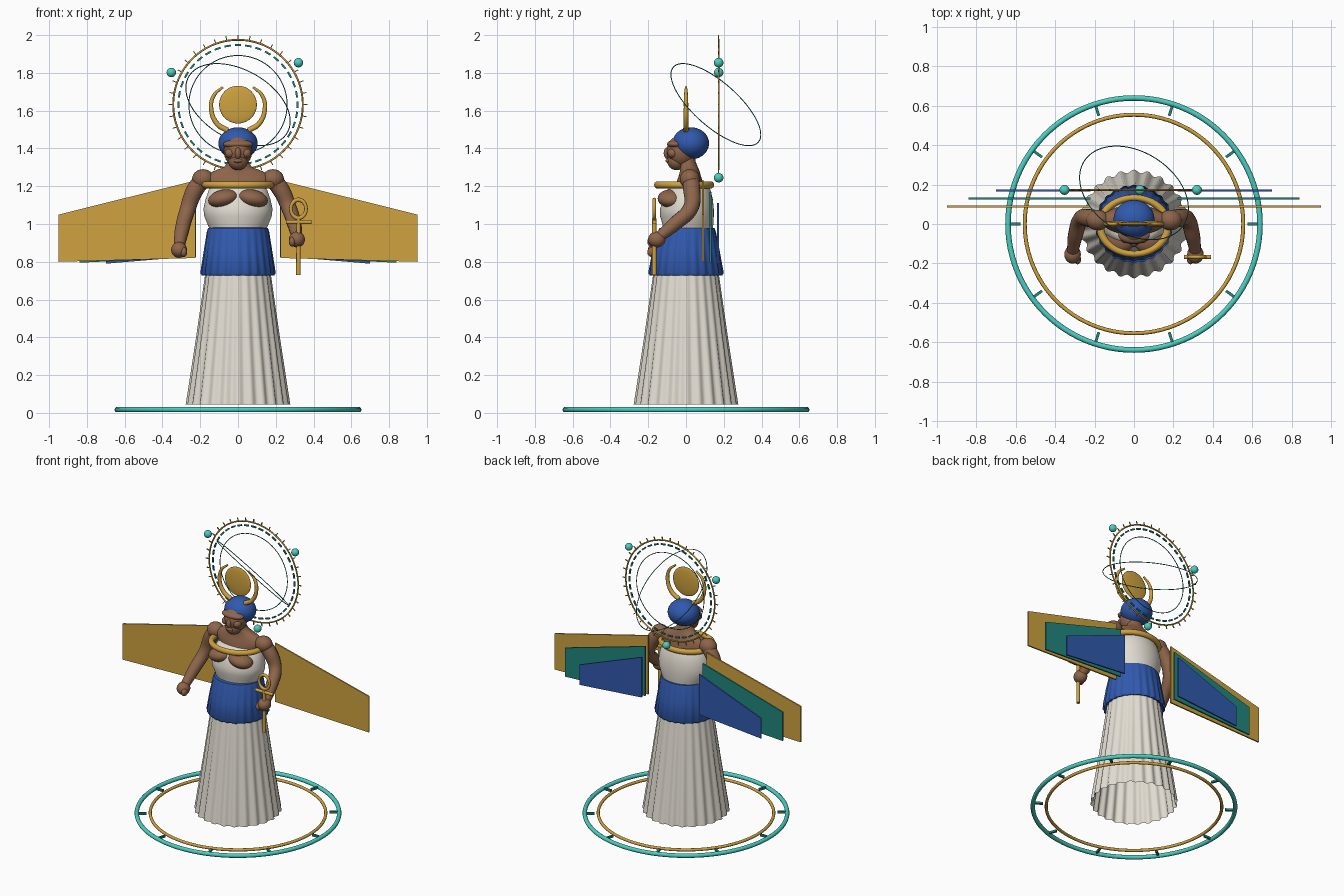
import bpy, bmesh, math
from mathutils import Vector

cube = bpy.data.objects.get("Cube")
if cube:
    bpy.data.objects.remove(cube, do_unlink=True)


def material(name, rgb):
    m = bpy.data.materials.new(name)
    m.use_nodes = True
    m.diffuse_color = (*rgb, 1)
    m.node_tree.nodes["Principled BSDF"].inputs["Base Color"].default_value = (*rgb, 1)
    return m


GOLD = material("gold", (0.62, 0.36, 0.05))
LINEN = material("linen white", (0.76, 0.72, 0.64))
BLUE = material("royal blue", (0.03, 0.10, 0.42))
SKIN = material("brown skin", (0.27, 0.13, 0.07))
TEAL = material("bright teal", (0.07, 0.62, 0.53))
DEEP = material("deep teal", (0.015, 0.24, 0.21))


def finish(ob, name, mat, smooth=True):
    ob.name = name
    ob.data.materials.clear()
    ob.data.materials.append(mat)
    bpy.ops.object.select_all(action='DESELECT')
    ob.select_set(True)
    bpy.context.view_layer.objects.active = ob
    if smooth:
        bpy.ops.object.shade_smooth_by_angle(angle=math.radians(50))
    return ob


def from_bmesh(bm, name, mat, smooth=True):
    bmesh.ops.recalc_face_normals(bm, faces=bm.faces[:])
    me = bpy.data.meshes.new(name)
    bm.to_mesh(me)
    bm.free()
    ob = bpy.data.objects.new(name, me)
    bpy.context.collection.objects.link(ob)
    return finish(ob, name, mat, smooth)


def ball(name, mat, loc, size, rot=(0, 0, 0)):
    bpy.ops.mesh.primitive_uv_sphere_add(segments=32, ring_count=20, location=loc, rotation=rot)
    ob = bpy.context.object
    ob.scale = size
    return finish(ob, name, mat)


def ring(name, mat, loc, radius, tube, rot=(0, 0, 0), scale=(1, 1, 1)):
    bpy.ops.mesh.primitive_torus_add(major_segments=96, minor_segments=10, major_radius=radius,
                                     minor_radius=tube, location=loc, rotation=rot)
    ob = bpy.context.object
    ob.scale = scale
    return finish(ob, name, mat)


def tube(name, mat, points, radii):
    cu = bpy.data.curves.new(name, 'CURVE')
    cu.dimensions = '3D'
    cu.bevel_depth = 1
    cu.bevel_resolution = 5
    cu.use_fill_caps = True
    sp = cu.splines.new('BEZIER')
    sp.bezier_points.add(len(points) - 1)
    for bp, p, r in zip(sp.bezier_points, points, radii):
        bp.co, bp.radius = p, r
        bp.handle_left_type = bp.handle_right_type = 'AUTO'
    ob = bpy.data.objects.new(name, cu)
    bpy.context.collection.objects.link(ob)
    bpy.ops.object.select_all(action='DESELECT')
    ob.select_set(True)
    bpy.context.view_layer.objects.active = ob
    bpy.ops.object.convert(target='MESH')
    return finish(bpy.context.object, name, mat)


def loft(name, mat, levels, pleats=0, seg=144, cap=False):
    """Levels are (z, x radius, y radius, y centre, pleat depth)."""
    bm = bmesh.new()
    rows = []
    for z, rx, ry, cy, depth in levels:
        row = []
        for i in range(seg):
            a = math.tau * i / seg
            k = depth * math.cos(pleats * a)
            row.append(bm.verts.new(((rx + k) * math.cos(a), cy + (ry + k) * math.sin(a), z)))
        rows.append(row)
    for lo, hi in zip(rows, rows[1:]):
        for i in range(seg):
            j = (i + 1) % seg
            bm.faces.new((lo[i], lo[j], hi[j], hi[i]))
    if cap:
        bm.faces.new(rows[-1])
    return from_bmesh(bm, name, mat)


def radial_bars(name, mat, count, centre, r, length, tangent, width, upright):
    """Small bars spread around a circle, lying flat or standing in the x-z plane."""
    bm = bmesh.new()
    for i in range(count):
        a = math.tau * i / count
        for v in bmesh.ops.create_cube(bm, size=1)['verts']:
            p, q, h = v.co.x * length + r, v.co.y * tangent, v.co.z * width
            u, w = p * math.cos(a) - q * math.sin(a), p * math.sin(a) + q * math.cos(a)
            v.co = Vector(centre) + (Vector((u, h, w)) if upright else Vector((u, w, h)))
    return from_bmesh(bm, name, mat, False)


# Ground rings and spokes
ring("outer_base_ring", TEAL, (0, 0, 0.017), 0.64, 0.014)
ring("inner_base_ring", GOLD, (0, 0, 0.018), 0.555, 0.01)
radial_bars("base_spokes", DEEP, 10, (0, 0, 0.018), 0.61, 0.065, 0.014, 0.014, False)

# Pleated gown, overskirt and bodice
loft("pleated_skirt", LINEN, [(0.045, 0.268, 0.268, 0, 0.009), (0.12, 0.257, 0.257, 0, 0.008),
                              (0.4, 0.216, 0.216, 0, 0.006), (0.74, 0.17, 0.17, 0, 0.003),
                              (0.96, 0.14, 0.14, 0, 0)], 24)
loft("overskirt", BLUE, [(0.735, 0.17, 0.17, 0, 0.002), (0.727, 0.188, 0.188, 0, 0.003),
                         (0.74, 0.196, 0.196, 0, 0.004), (0.86, 0.178, 0.175, 0, 0.003),
                         (0.96, 0.164, 0.152, 0.005, 0.001), (0.978, 0.158, 0.146, 0.005, 0),
                         (0.982, 0.14, 0.13, 0.005, 0)], 24, cap=True)
loft("bodice", LINEN, [(0.96, 0.145, 0.13, 0.01, 0), (1.0, 0.162, 0.135, 0.01, 0),
                       (1.04, 0.178, 0.142, 0.005, 0), (1.08, 0.183, 0.142, 0.005, 0),
                       (1.13, 0.172, 0.132, 0.01, 0), (1.18, 0.155, 0.115, 0.015, 0),
                       (1.2, 0.135, 0.1, 0.02, 0)], seg=64, cap=True)

# Upper torso, neck and chest
loft("shoulders", SKIN, [(1.15, 0.13, 0.08, 0.02, 0), (1.21, 0.165, 0.075, 0.02, 0),
                         (1.25, 0.185, 0.06, 0.02, 0), (1.28, 0.13, 0.052, 0.02, 0),
                         (1.3, 0.075, 0.048, 0.015, 0), (1.33, 0.053, 0.046, 0.005, 0),
                         (1.38, 0.05, 0.045, 0, 0)], seg=48, cap=True)
for s, side in ((1, "left"), (-1, "right")):
    ball(side + "_chest", SKIN, (s * 0.077, -0.078, 1.135), (0.082, 0.072, 0.047), (0, s * 0.2, 0))
ring("broad_collar", GOLD, (0, -0.01, 1.207), 0.172, 0.02, scale=(1, 0.83, 0.95))

# Head with face and cap
ball("face", SKIN, (0, -0.025, 1.385), (0.075, 0.078, 0.085))
ball("jaw", SKIN, (0, -0.05, 1.335), (0.052, 0.05, 0.05))
ball("brow", SKIN, (0, -0.055, 1.422), (0.08, 0.045, 0.025))
ball("nose", SKIN, (0, -0.1, 1.375), (0.016, 0.018, 0.03))
ball("lips", SKIN, (0, -0.093, 1.335), (0.025, 0.015, 0.012))
for s, side in ((1, "left"), (-1, "right")):
    ball(side + "_cheek", SKIN, (s * 0.042, -0.07, 1.375), (0.028, 0.028, 0.026))
ball("cap", BLUE, (0, 0.025, 1.427), (0.104, 0.097, 0.085))

# Sun disc and horns
ball("sun_disc", GOLD, (0, 0, 1.632), (0.1, 0.012, 0.1))
for s, side in ((1, "left"), (-1, "right")):
    tube(side + "_horn", GOLD,
         [(s * x, 0, z) for x, z in ((0.055, 1.495), (0.11, 1.53), (0.142, 1.61),
                                     (0.128, 1.68), (0.08, 1.725))],
         (0.015, 0.014, 0.012, 0.01, 0.006))

# Arms and hands
for s, side, drop in ((1, "left", 0), (-1, "right", 0.055)):
    hand = Vector((s * 0.312, -0.155, 0.918 - drop))
    ball(side + "_shoulder", SKIN, (s * 0.185, 0.02, 1.238), (0.058, 0.052, 0.052))
    tube(side + "_arm", SKIN,
         [(s * 0.17, 0.02, 1.25), (s * 0.225, 0.03, 1.185), (s * 0.27, 0.025, 1.085 - drop / 3),
          (s * 0.298, -0.06, 1.0 - drop * 0.7), hand + Vector((0, 0.015, 0.015))],
         (0.045, 0.046, 0.041, 0.038, 0.029))
    ball(side + "_hand", SKIN, hand, (0.042, 0.046, 0.042))
    ball(side + "_thumb", SKIN, hand + Vector((-s * 0.025, -0.025, -0.012)), (0.018, 0.025, 0.026))

# Looped staff held in the left hand
tube("staff_shaft", GOLD, [(0.32, -0.168, 0.73), (0.32, -0.168, 1.03)], (0.012, 0.011))
tube("staff_crossbar", GOLD, [(0.255, -0.168, 1.01), (0.39, -0.168, 1.01)], (0.011, 0.011))
ring("staff_loop", GOLD, (0.32, -0.168, 1.08), 0.042, 0.01, (math.pi / 2, 0, 0), (0.95, 1.15, 1))

# Layered wings: x inner, x outer, inner bottom, inner top, outer bottom, outer top
WINGS = (("gold", GOLD, 0.09, (0.225, 0.95, 0.82, 1.23, 0.80, 1.05)),
         ("teal", DEEP, 0.13, (0.222, 0.84, 0.825, 1.17, 0.795, 0.995)),
         ("blue", BLUE, 0.17, (0.222, 0.70, 0.83, 1.11, 0.79, 0.93)))
for name, mat, y, (x0, x1, b0, t0, b1, t1) in WINGS:
    for s, side in ((1, "left"), (-1, "right")):
        bm = bmesh.new()
        face = bm.faces.new([bm.verts.new((s * x, y - 0.005, z))
                             for x, z in ((x0, b0), (x1, b1), (x1, t1), (x0, t0))])
        ext = bmesh.ops.extrude_face_region(bm, geom=[face])['geom']
        bmesh.ops.translate(bm, vec=(0, 0.01, 0),
                            verts=[g for g in ext if isinstance(g, bmesh.types.BMVert)])
        bm.faces.new([v for v in bm.verts[:4]]) if not face.is_valid else None
        from_bmesh(bm, f"{side}_{name}_wing", mat, False)

# Halo with dashes, ticks, tilted orbit and orbs
HALO = Vector((0, 0.173, 1.632))
UPRIGHT = (math.pi / 2, 0, 0)
ring("halo_ring", GOLD, HALO, 0.343, 0.005, UPRIGHT)
ring("halo_inner_ring", DEEP, HALO, 0.26, 0.0025, UPRIGHT)
radial_bars("halo_dashes", DEEP, 36, HALO, 0.315, 0.01, 0.034, 0.008, True)
radial_bars("halo_ticks", GOLD, 36, HALO, 0.357, 0.022, 0.005, 0.006, True)
tilt = Vector((0.39, 0.61, 0.69)).to_track_quat('Z', 'Y').to_euler()
ring("tilted_orbit", DEEP, HALO + Vector((0, -0.015, 0)), 0.3, 0.0025, tilt)
for i, (x, z) in enumerate(((-0.353, 0.17), (0.32, 0.222), (0.03, -0.387))):
    ball(f"orb_{i + 1}", TEAL, HALO + Vector((x, 0, z)), (0.025, 0.025, 0.025))
